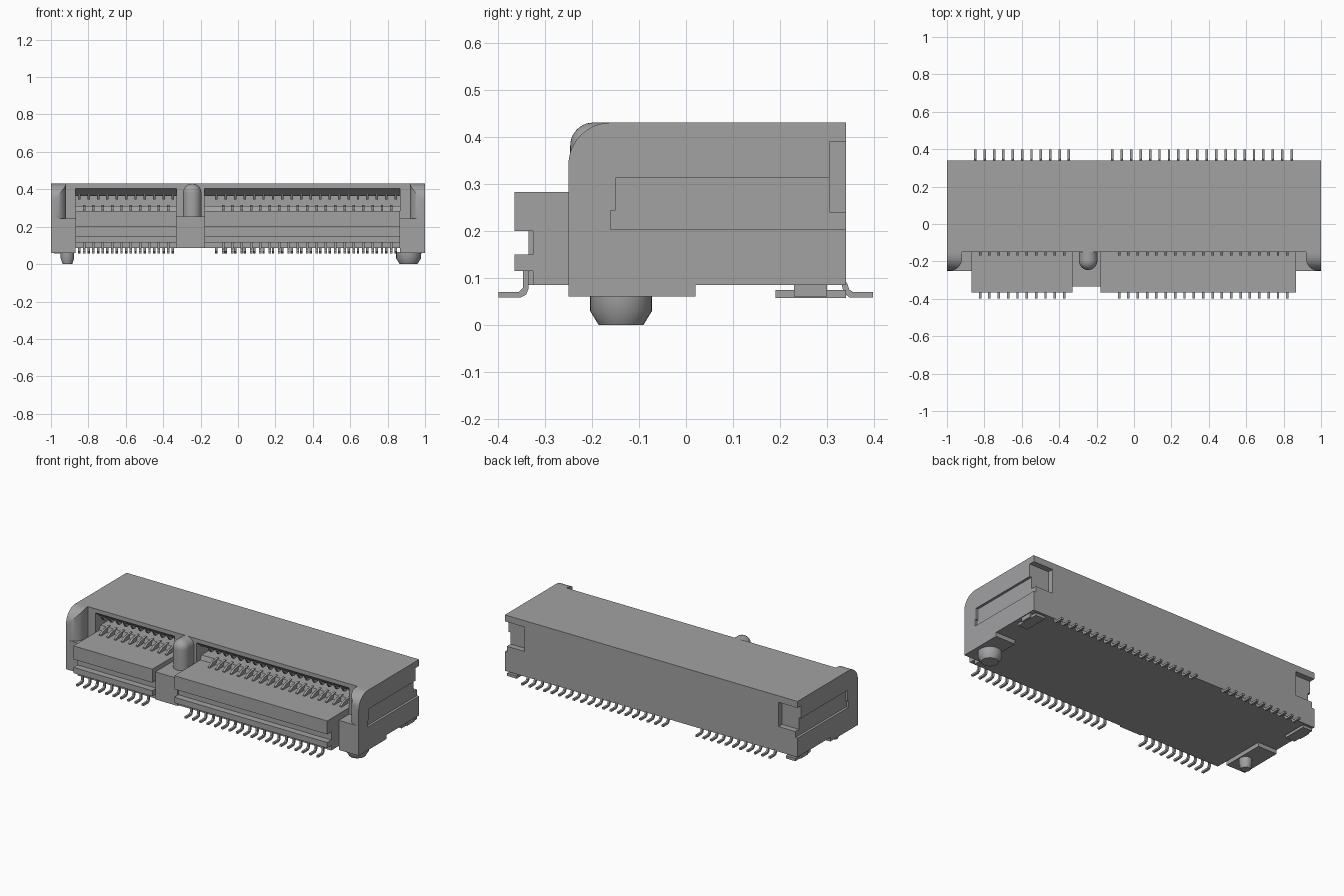
import bpy, bmesh, math

old = bpy.data.objects.get("Cube")
if old:
    bpy.data.objects.remove(old, do_unlink=True)

grey = bpy.data.materials.new("housing grey")
grey.use_nodes = True
COLOUR = (0.36, 0.36, 0.37, 1)
grey.diffuse_color = COLOUR
grey.node_tree.nodes["Principled BSDF"].inputs["Base Color"].default_value = COLOUR


def finish(name, bm, smooth=False):
    bmesh.ops.recalc_face_normals(bm, faces=bm.faces)
    mesh = bpy.data.meshes.new(name)
    bm.to_mesh(mesh)
    bm.free()
    mesh.materials.append(grey)
    ob = bpy.data.objects.new(name, mesh)
    bpy.context.collection.objects.link(ob)
    if smooth:
        select(ob)
        bpy.ops.object.shade_smooth_by_angle(angle=math.radians(35))
    return ob


def select(ob):
    bpy.ops.object.select_all(action='DESELECT')
    ob.select_set(True)
    bpy.context.view_layer.objects.active = ob


def sweep(bm, points, a, b, axis="x"):
    """Extrude a (y, z) profile along x, or an (x, y) profile along z."""
    place = (lambda p, t: (t, *p)) if axis == "x" else (lambda p, t: (*p, t))
    face = bm.faces.new([bm.verts.new(place(p, a)) for p in points])
    geo = bmesh.ops.extrude_face_region(bm, geom=[face])["geom"]
    shift = (b - a, 0, 0) if axis == "x" else (0, 0, b - a)
    bmesh.ops.translate(bm, vec=shift, verts=[v for v in geo if isinstance(v, bmesh.types.BMVert)])


def prism(name, points, a, b, axis="x", smooth=False):
    bm = bmesh.new()
    sweep(bm, points, a, b, axis)
    return finish(name, bm, smooth)


def rect(y0, y1, z0, z1):
    return [(y0, z0), (y1, z0), (y1, z1), (y0, z1)]


def arc(cx, cy, r, a0, a1, n=10):
    angles = [math.radians(a0 + (a1 - a0) * i / n) for i in range(n + 1)]
    return [(cx + r * math.cos(t), cy + r * math.sin(t)) for t in angles]


def lathe(name, profile, x, y, steps=32):
    """Spin an (r, z) profile about a vertical axis."""
    bm = bmesh.new()
    verts = [bm.verts.new((x + r, y, z)) for r, z in profile]
    edges = [bm.edges.new(pair) for pair in zip(verts, verts[1:])]
    bmesh.ops.spin(bm, geom=verts + edges, cent=(x, y, 0), axis=(0, 0, 1),
                   angle=math.tau, steps=steps)
    bmesh.ops.remove_doubles(bm, verts=bm.verts, dist=0.0005)
    return finish(name, bm, True)


def boolean(ob, cutter, operation):
    mod = ob.modifiers.new("cut", 'BOOLEAN')
    mod.object, mod.operation, mod.solver = cutter, operation, 'EXACT'
    select(ob)
    bpy.ops.object.modifier_apply(modifier=mod.name)
    bpy.data.objects.remove(cutter, do_unlink=True)


BACK, TOP, BASE, LIP = 0.34, 0.43, 0.085, -0.15

# Slotted housing sections with the stepped front shelf
slot = [(BACK, TOP), (LIP, TOP), (LIP, 0.405), (-0.10, 0.365), (0.1, 0.365),
        (0.1, 0.31), (-0.10, 0.31), (-0.11, 0.283), (-0.365, 0.283), (-0.365, 0.2),
        (-0.325, 0.2), (-0.325, 0.15), (-0.365, 0.15), (-0.365, 0.115),
        (-0.325, 0.115), (-0.325, BASE), (BACK, BASE)]
prism("short_slot_housing", slot, -0.87, -0.33)
prism("long_slot_housing", slot, -0.18, 0.865)

# Solid divider between the slots, with the domed key post
prism("divider_housing", [(BACK, TOP), (LIP, TOP), (LIP, 0.255), (-0.335, 0.255),
                          (-0.335, BASE), (BACK, BASE)], -0.33, -0.18)
POST_X, POST_Y, POST_R = -0.245, -0.197, 0.049
lathe("key_post", [(POST_R, 0.25)] + arc(0, TOP - POST_R, POST_R, 0, 90), POST_X, POST_Y)
bm = bmesh.new()
arch = [(POST_X + POST_R, 0.25)] + arc(POST_X, TOP - POST_R, POST_R, 0, 180, 20) + [(POST_X - POST_R, 0.25)]
face = bm.faces.new([bm.verts.new((x, POST_Y, z)) for x, z in arch])
ext = bmesh.ops.extrude_face_region(bm, geom=[face])["geom"]
bmesh.ops.translate(bm, vec=(0, 0.06, 0), verts=[v for v in ext if isinstance(v, bmesh.types.BMVert)])
finish("key_post_web", bm, True)

# End blocks, cheeks, pegs and solder tabs on both sides
end = [(BACK, TOP), (LIP, TOP), (LIP, 0.243), (-0.25, 0.243), (-0.25, 0.06), (0.02, 0.06),
       (0.02, BASE), (BACK, BASE), (BACK, 0.24), (0.305, 0.24), (0.305, 0.39), (BACK, 0.39)]
cheek = [(LIP, TOP), (LIP, 0.243), (-0.25, 0.243)] + arc(-0.16, 0.34, 0.09, 180, 90)
for s, side, inner, peg_r in ((-1, "right", 0.87, 0.036), (1, "left", 0.865, 0.066)):
    block = prism(side + "_end_block", end, s * inner, s)
    recess = prism("recess_cutter", rect(-0.16, 0.36, 0.203, 0.312), s * 0.985, s * 1.05)
    boolean(block, recess, 'DIFFERENCE')

    wing = prism(side + "_cheek", cheek, s * 0.92, s)
    plan = [(s * 1.01, -0.1), (s * 1.01, -0.25)] + [
        (s * x, y) for x, y in arc(0.985, -0.185, 0.065, 270, 180)] + [(s * 0.92, -0.1)]
    boolean(wing, prism("plan_cutter", plan, 0.2, 0.5, "z"), 'INTERSECT')
    select(wing)
    bpy.ops.object.shade_smooth_by_angle(angle=math.radians(35))

    lathe(side + "_peg", [(peg_r, 0.065), (peg_r, 0.03), (peg_r * 0.72, 0), (0, 0)], s * 0.912, -0.138)

    prism(side + "_solder_tab", rect(0.19, BACK, 0.057, 0.074), s * 0.92, s * 0.985)
    prism(side + "_tab_stem", rect(0.23, 0.30, 0.06, BASE), s * 0.935, s * 0.995)

# Contact rows: gull-wing feet outside, spring tips inside the slots
front_foot = [(-0.398, 0.058), (-0.352, 0.058), (-0.34, 0.064), (-0.335, 0.076), (-0.335, 0.12),
              (-0.346, 0.12), (-0.346, 0.08), (-0.355, 0.07), (-0.398, 0.07)]
back_foot = [(0.397, 0.058), (0.397, 0.07), (0.355, 0.07), (0.347, 0.075), (0.342, 0.09),
             (0.33, 0.09), (0.335, 0.068), (0.348, 0.058)]
lower_tip = [(-0.17, 0.28), (-0.17, 0.29), (-0.14, 0.307), (-0.08, 0.315), (-0.08, 0.28)]
upper_tip = [(-0.12, 0.375), (-0.10, 0.345), (-0.08, 0.345), (-0.04, 0.37)]


def row(start, count, pitch):
    return [start + i * pitch for i in range(count)]


front_row = row(-0.823, 10, 0.05) + row(-0.08, 19, 0.05)
back_row = row(-0.848, 11, 0.05) + row(-0.116, 20, 0.0505)
for name, shape, places in (("front_feet", front_foot, front_row), ("lower_contacts", lower_tip, front_row),
                            ("back_feet", back_foot, back_row), ("upper_contacts", upper_tip, back_row)):
    bm = bmesh.new()
    for x in places:
        sweep(bm, shape, x - 0.0065, x + 0.0065)
    finish(name, bm)
